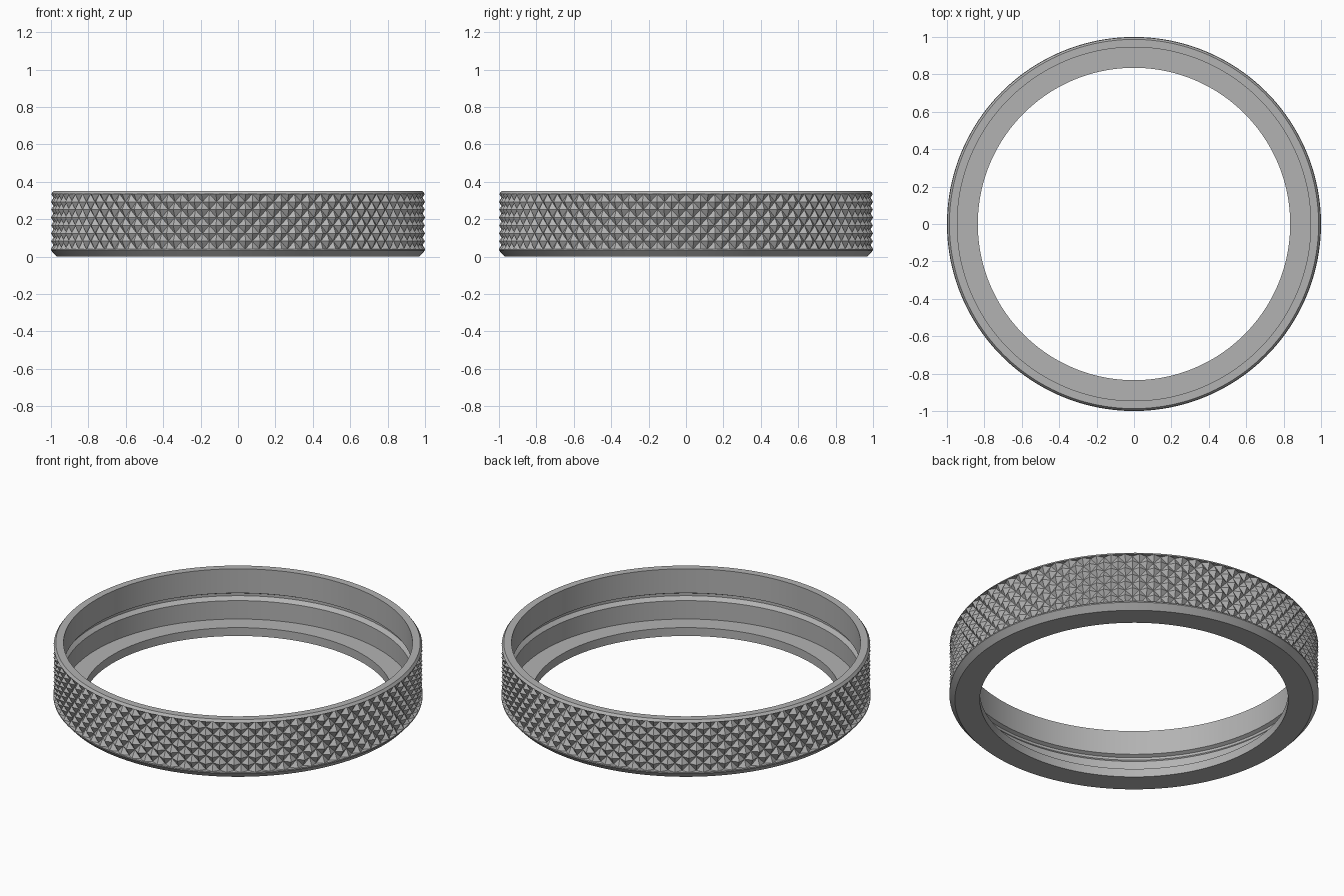
import bpy, bmesh
from math import cos, sin, pi, radians

cube = bpy.data.objects.get("Cube")
if cube:
    bpy.data.objects.remove(cube)

metal = bpy.data.materials.new("grey_metal")
metal.use_nodes = True
GREY = (0.45, 0.45, 0.45, 1)
metal.diffuse_color = GREY
metal.node_tree.nodes["Principled BSDF"].inputs["Base Color"].default_value = GREY


def ring_point(r, angle, z):
    return (r * cos(angle), r * sin(angle), z)


def finish(bm, name, smooth):
    mesh = bpy.data.meshes.new(name)
    bmesh.ops.recalc_face_normals(bm, faces=bm.faces)
    bm.to_mesh(mesh)
    bm.free()
    mesh.materials.append(metal)
    obj = bpy.data.objects.new(name, mesh)
    bpy.context.collection.objects.link(obj)
    if smooth:
        bpy.ops.object.select_all(action="DESELECT")
        obj.select_set(True)
        bpy.context.view_layer.objects.active = obj
        bpy.ops.object.shade_smooth_by_angle(angle=radians(20))
    return obj


def lathe(name, profile, steps):
    """Revolve a closed (radius, height) outline about the z axis."""
    bm = bmesh.new()
    loops = [[bm.verts.new(ring_point(r, 2 * pi * i / steps, z)) for r, z in profile]
             for i in range(steps)]
    n = len(profile)
    for i in range(steps):
        a, b = loops[i], loops[(i + 1) % steps]
        for k in range(n):
            m = (k + 1) % n
            bm.faces.new((a[k], b[k], b[m], a[m]))
    return finish(bm, name, True)


def knurl(name, teeth, rows, low, high, valley, tip):
    """Diamond pyramids: tips and valley nodes alternate on a half-pitch grid."""
    bm = bmesh.new()
    columns = teeth * 2
    grid = []
    for j in range(rows + 1):
        z = low + (high - low) * j / rows
        grid.append([bm.verts.new(ring_point(valley if (i + j) % 2 else tip,
                                             2 * pi * i / columns, z))
                     for i in range(columns)])
    for j in range(rows):
        for i in range(columns):
            k = (i + 1) % columns
            a, b = grid[j][i], grid[j][k]
            c, d = grid[j + 1][k], grid[j + 1][i]
            # Split every cell along its valley line
            if (i + j) % 2:
                bm.faces.new((a, b, c))
                bm.faces.new((a, c, d))
            else:
                bm.faces.new((a, b, d))
                bm.faces.new((b, c, d))
    return finish(bm, name, False)


# Ring body: chamfered rims, inner lip, bore with a snap groove
KNURL_LOW, KNURL_HIGH = 0.04, 0.335
body_outline = [
    (0.835, 0), (0.97, 0), (1, 0.033), (1, KNURL_LOW),
    (0.972, KNURL_LOW), (0.972, KNURL_HIGH), (0.998, KNURL_HIGH), (0.987, 0.35),
    (0.945, 0.35), (0.945, 0.205), (0.965, 0.195), (0.965, 0.18),
    (0.945, 0.16), (0.945, 0.05), (0.835, 0.05),
]
lathe("ring_body", body_outline, 192)

# Knurled grip around the outside
knurl("knurled_grip", 80, 7, KNURL_LOW, KNURL_HIGH, 0.975, 1.0)
